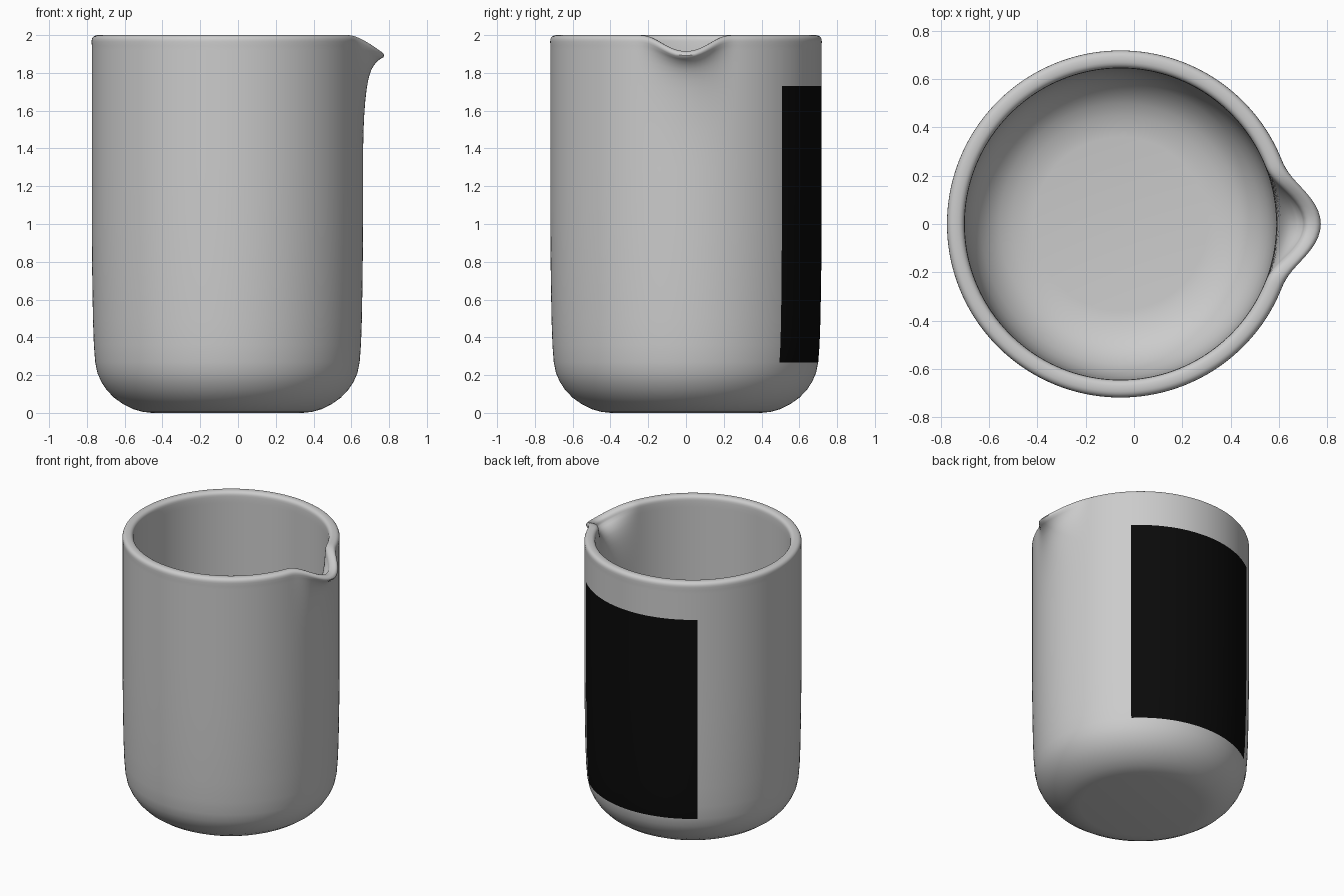
import bpy, bmesh, math

if "Cube" in bpy.data.objects:
    bpy.data.objects.remove(bpy.data.objects["Cube"])

SEG = 192          # angular steps, so the label edges fall on mesh edges
CX = -0.056        # body axis is shifted to make room for the spout


def material(name, value):
    m = bpy.data.materials.new(name)
    m.diffuse_color = (value, value, value, 1)
    m.use_nodes = True
    m.node_tree.nodes["Principled BSDF"].inputs["Base Color"].default_value = m.diffuse_color
    return m


# Profile: outer wall, rounded rim, inner wall, inner floor
outer = [(0.40, 0.0), (0.45, 0.006), (0.50, 0.02), (0.55, 0.045), (0.60, 0.08),
         (0.64, 0.122), (0.668, 0.165), (0.688, 0.21), (0.70, 0.268), (0.707, 0.36),
         (0.712, 0.5), (0.716, 0.75), (0.718, 1.0), (0.718, 1.3)]
outer += [(0.718, z) for z in (1.4, 1.5, 1.58, 1.66, 1.73, 1.78, 1.82, 1.86, 1.89, 1.92, 1.945)]
rim = []
for i in range(13):
    a = math.pi * i / 12
    c, s = math.cos(a), math.sin(a)
    rim.append((0.6825 + 0.0365 * math.copysign(abs(c) ** 0.8, c), 1.965 + 0.035 * s ** 0.8))
inner = [(0.645, z) for z in (1.945, 1.92, 1.89, 1.86, 1.82, 1.78, 1.73, 1.66, 1.58, 1.5, 1.4, 1.3)]
inner += [(0.645, 1.0), (0.642, 0.6), (0.638, 0.42), (0.63, 0.33), (0.61, 0.26), (0.58, 0.205),
          (0.54, 0.16), (0.50, 0.13), (0.45, 0.108), (0.40, 0.095), (0.36, 0.09)]
profile = outer + rim + inner


def place(r, z, a):
    """Point on the beaker, with the rim pulled out and down at the spout."""
    off = abs((a + math.pi) % (2 * math.pi) - math.pi)
    half = math.radians(22)
    w = 0.5 * (1 + math.cos(math.pi * off / half)) if off < half else 0
    t = min(max((z - 1.3) / 0.67, 0), 1)
    r += 0.112 * w ** 1.15 * (0.5 * t ** 2.5 + 0.5 * t ** 10)
    z -= 0.085 * w ** 1.3 * t ** 4
    return (CX + r * math.cos(a), r * math.sin(a), z)


# Beaker body
bm = bmesh.new()
rings = [[bm.verts.new(place(r, z, 2 * math.pi * i / SEG)) for i in range(SEG)] for r, z in profile]
for k in range(len(rings) - 1):
    for i in range(SEG):
        j = (i + 1) % SEG
        f = bm.faces.new((rings[k][i], rings[k][j], rings[k + 1][j], rings[k + 1][i]))
        # Black label on the back of the outer wall
        deg = 360 * (i + 0.5) / SEG
        zmid = (profile[k][1] + profile[k + 1][1]) / 2
        if k < len(outer) - 1 and 45 < deg < 127.5 and 0.268 < zmid < 1.73:
            f.material_index = 1
bm.faces.new(list(reversed(rings[0])))
bm.faces.new(rings[-1])
bmesh.ops.recalc_face_normals(bm, faces=bm.faces[:])

mesh = bpy.data.meshes.new("beaker")
bm.to_mesh(mesh)
bm.free()
mesh.materials.append(material("light grey", 0.6))
mesh.materials.append(material("black label", 0.003))
beaker = bpy.data.objects.new("beaker", mesh)
bpy.context.collection.objects.link(beaker)
bpy.context.view_layer.objects.active = beaker
beaker.select_set(True)
bpy.ops.object.shade_smooth_by_angle(angle=math.radians(40))
